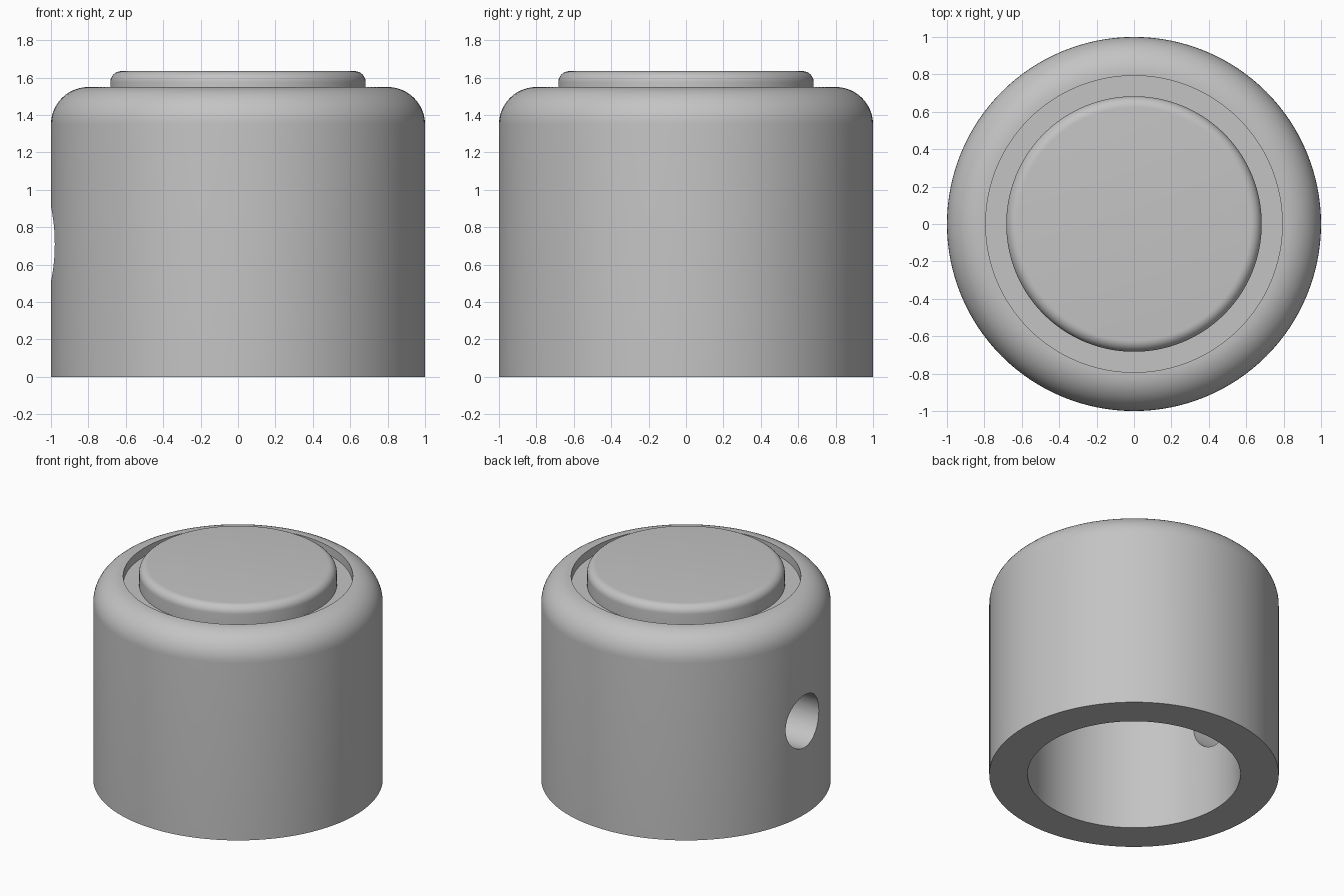
import bpy, bmesh, math

if "Cube" in bpy.data.objects:
    bpy.data.objects.remove(bpy.data.objects["Cube"])

SEG = 128

grey = bpy.data.materials.new("light_grey")
grey.diffuse_color = (0.55, 0.55, 0.55, 1)
grey.use_nodes = True
grey.node_tree.nodes["Principled BSDF"].inputs["Base Color"].default_value = grey.diffuse_color


def arc(cr, cz, rad, steps):
    """Quarter round from the side wall up to the flat top."""
    return [(cr + rad * math.cos(a), cz + rad * math.sin(a))
            for a in (math.pi / 2 * i / steps for i in range(steps + 1))]


def lathe(name, profile):
    """Closed solid of revolution; profile starts and ends on the axis."""
    bm = bmesh.new()
    rings = []
    for r, z in profile:
        if r == 0:
            rings.append([bm.verts.new((0, 0, z))] * SEG)
        else:
            rings.append([bm.verts.new((r * math.cos(t), r * math.sin(t), z))
                          for t in (2 * math.pi * i / SEG for i in range(SEG))])
    for lo, hi in zip(rings, rings[1:]):
        for i in range(SEG):
            j = (i + 1) % SEG
            quad = [lo[i], lo[j], hi[j], hi[i]]
            bm.faces.new(list(dict.fromkeys(quad)))
    bmesh.ops.recalc_face_normals(bm, faces=bm.faces)
    mesh = bpy.data.meshes.new(name)
    bm.to_mesh(mesh)
    bm.free()
    mesh.materials.append(grey)
    obj = bpy.data.objects.new(name, mesh)
    bpy.context.collection.objects.link(obj)
    return obj


def activate(obj):
    bpy.ops.object.select_all(action='DESELECT')
    obj.select_set(True)
    bpy.context.view_layer.objects.active = obj


# Housing: blind bore below, rounded shoulder, shallow recess on top
RECESS = 1.485
housing = lathe("housing",
                [(0, 1.2), (0.735, 1.2), (0.735, 0), (1, 0)]
                + arc(0.8, 1.35, 0.2, 12)
                + [(0.793, 1.55), (0.793, RECESS), (0, RECESS)])

# Raised cap with a small rounded edge, seated in the recess
cap = lathe("cap", [(0, RECESS - 0.02), (0.683, RECESS - 0.02)]
            + arc(0.623, 1.575, 0.06, 8) + [(0, 1.635)])

# Round side hole through the left wall only
bpy.ops.mesh.primitive_cylinder_add(vertices=64, radius=0.2, depth=0.8,
                                    location=(-0.9, 0, 0.71),
                                    rotation=(0, math.pi / 2, 0))
cutter = bpy.context.object
cutter.name = "side_hole_cutter"
cutter.data.materials.append(grey)
cutter.hide_render = True

activate(housing)
cut = housing.modifiers.new("side_hole", 'BOOLEAN')
cut.operation = 'DIFFERENCE'
cut.solver = 'EXACT'
cut.object = cutter
bpy.ops.object.modifier_apply(modifier=cut.name)
bpy.data.objects.remove(cutter, do_unlink=True)

# Smooth curved walls, crisp rims
for part in (housing, cap):
    activate(part)
    bpy.ops.object.shade_smooth_by_angle(angle=math.radians(30))
